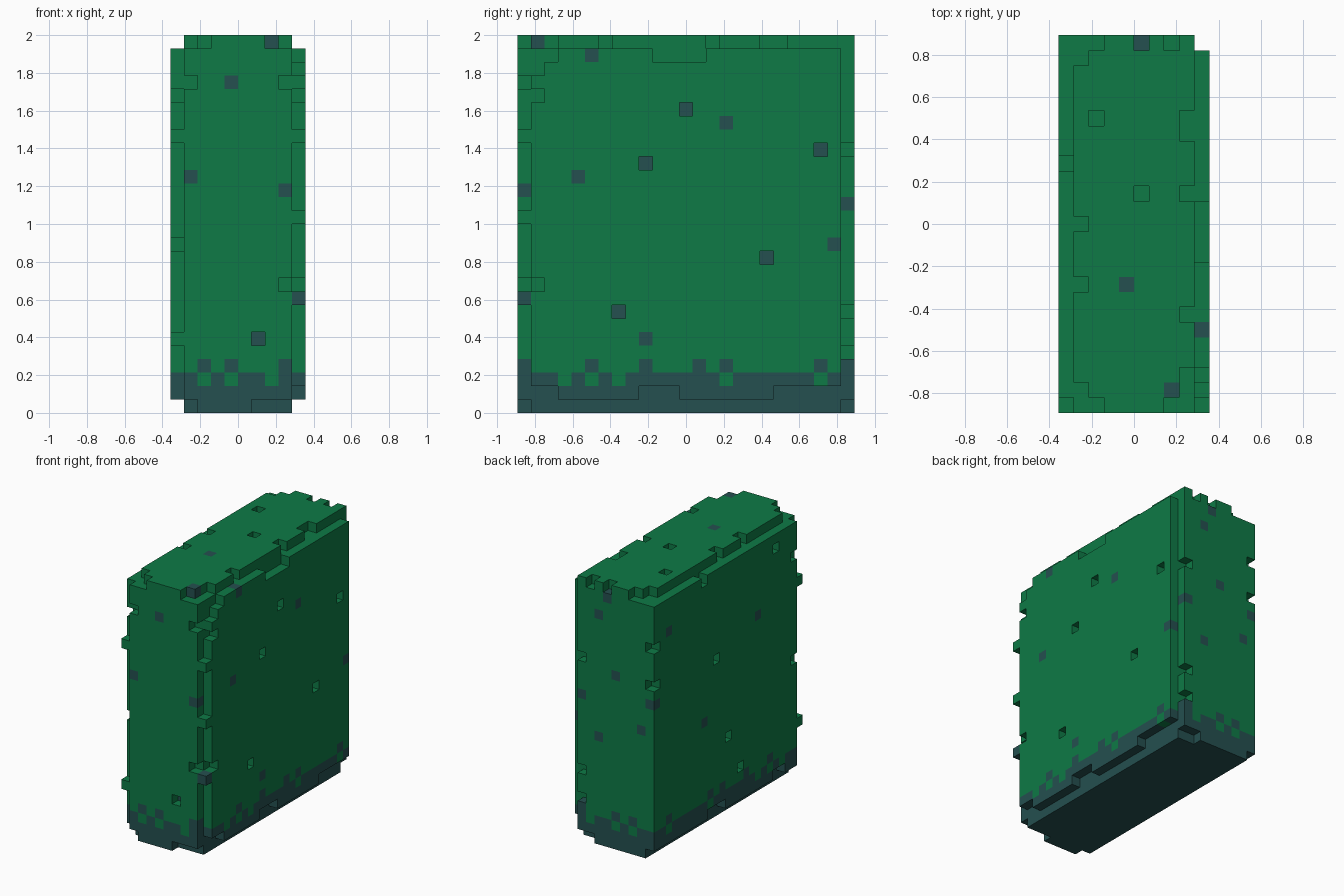
import bpy
import bmesh
from mathutils import Vector

old = bpy.data.objects.get("Cube")
if old:
    bpy.data.objects.remove(old, do_unlink=True)

NX, NY, NZ = 10, 25, 28
CELL = 2 / NZ
R, B, T = NX - 1, NY - 1, NZ - 1      # last cell at right side, back, top


def material(name, colour):
    m = bpy.data.materials.new(name)
    m.use_nodes = True
    m.diffuse_color = colour
    m.node_tree.nodes["Principled BSDF"].inputs["Base Color"].default_value = colour
    return m


green = material("leaf_green", (0.0044, 0.195, 0.061, 1))
teal = material("dark_teal", (0.018, 0.08, 0.08, 1))

# Solid block of cells
cells = {(i, j, k) for i in range(NX) for j in range(NY) for k in range(NZ)}
dark = set()


def cut(*group):
    cells.difference_update(group)


# Worn long edges, top and bottom
for j in range(NY):
    cut((0, j, T), (R, j, T), (0, j, 0), (R, j, 0))
for j in (0, 1, 2, 6, 14, 18, 19):
    cut((R - 1, j, T))
for j in (0, 1, 8, 12, B - 1, B):
    cut((1, j, T))
for j in (1, 2, 10, 11, 12, 13):
    cut((R, j, T - 1))
for j in (1, 2, 9, 10, 11, 19, 20, 21, 22, 23):
    cut((R, j, 1))
for j in (3, 4, 13, 14, 15):
    cut((0, j, 1))
cut((0, 16, T - 1), (R, 1, T - 2))

# Worn upright edges, with a few cells left standing
for k in range(NZ):
    cut((R, B, k))
    if k not in (5, 20):
        cut((0, 0, k))
    if k not in (8, 14, 20):
        cut((R, 0, k))
for k in (4, 7, 19):
    cut((R - 1, B, k))
for k in (18, 22):
    cut((0, B, k))
for k in (9, 23):
    cut((R, 1, k))
for k in (12, 23):
    cut((0, 1, k))
cut((1, 0, 24), (R - 1, 0, 24), (R - 1, 0, 9))

# Worn short edges, front and back
for i in (2, 7):
    cut((i, 0, T), (i, B, T))
cut((5, B, T))
for i in (1, 6, 7, 8):
    cut((i, 0, 0))
for i in (7, 8):
    cut((i, B, 0))

# Pits: one cell removed, dark cell behind
for j, k in ((12, 22), (9, 18), (22, 19), (18, 11), (7, 7)):
    cut((R, j, k))
    dark.add((R - 1, j, k))
for j, k in ((14, 17), (4, 25), (12, 8), (10, 4)):
    cut((0, j, k))
    dark.add((1, j, k))
cut((6, 0, 5), (2, 19, T), (5, 14, T))
dark.add((6, 1, 5))

# Dark speckles on each side
dark.update((R, j, k) for j, k in ((4, 17), (15, 21), (23, 12), (9, 5), (5, 26), (0, 8)))
dark.update((0, j, k) for j, k in ((22, 23), (16, 11), (7, 19), (B, 16)))
dark.update((i, 0, k) for i, k in ((4, 24), (1, 17), (8, 16)))
dark.update((i, B, k) for i, k in ((6, 24), (4, 18), (6, 11), (1, 13), (8, 15)))
dark.update(((4, 8, T), (7, 1, T), (5, B, T - 1)))

# Ragged top of the dark base: (gaps in third row, teeth in fourth row)
LONG = ((3, 5, 7, 15, 22), (0, 5, 9, 13, 15, 22))
SHORT = ((0, 2, 4, 7), (2, 4, 8))


def is_dark(c):
    i, j, k = c
    if c in dark or k < 2:
        return True
    if k > 3:
        return False
    on_end = j in (0, B) and 0 < i < R
    gaps, teeth = SHORT if on_end else LONG
    n = i if on_end else j
    return n not in gaps if k == 2 else n in teeth


# Skin of the block
bm = bmesh.new()
corners = {}


def corner(p):
    if p not in corners:
        corners[p] = bm.verts.new(((p[0] - NX / 2) * CELL, (p[1] - NY / 2) * CELL, p[2] * CELL))
    return corners[p]


for c in sorted(cells):
    for axis in range(3):
        for side in (0, 1):
            step = [0, 0, 0]
            step[axis] = 2 * side - 1
            if tuple(a + b for a, b in zip(c, step)) in cells:
                continue
            u, v = (axis + 1) % 3, (axis + 2) % 3
            ring = []
            for du, dv in ((0, 0), (1, 0), (1, 1), (0, 1)):
                p = list(c)
                p[axis] += side
                p[u] += du
                p[v] += dv
                ring.append(corner(tuple(p)))
            face = bm.faces.new(ring if side else ring[::-1])
            face.material_index = int(is_dark(c))

mesh = bpy.data.meshes.new("weathered_block")
bm.to_mesh(mesh)
bm.free()
mesh.materials.append(green)
mesh.materials.append(teal)
block = bpy.data.objects.new("weathered_block", mesh)
bpy.context.collection.objects.link(block)
